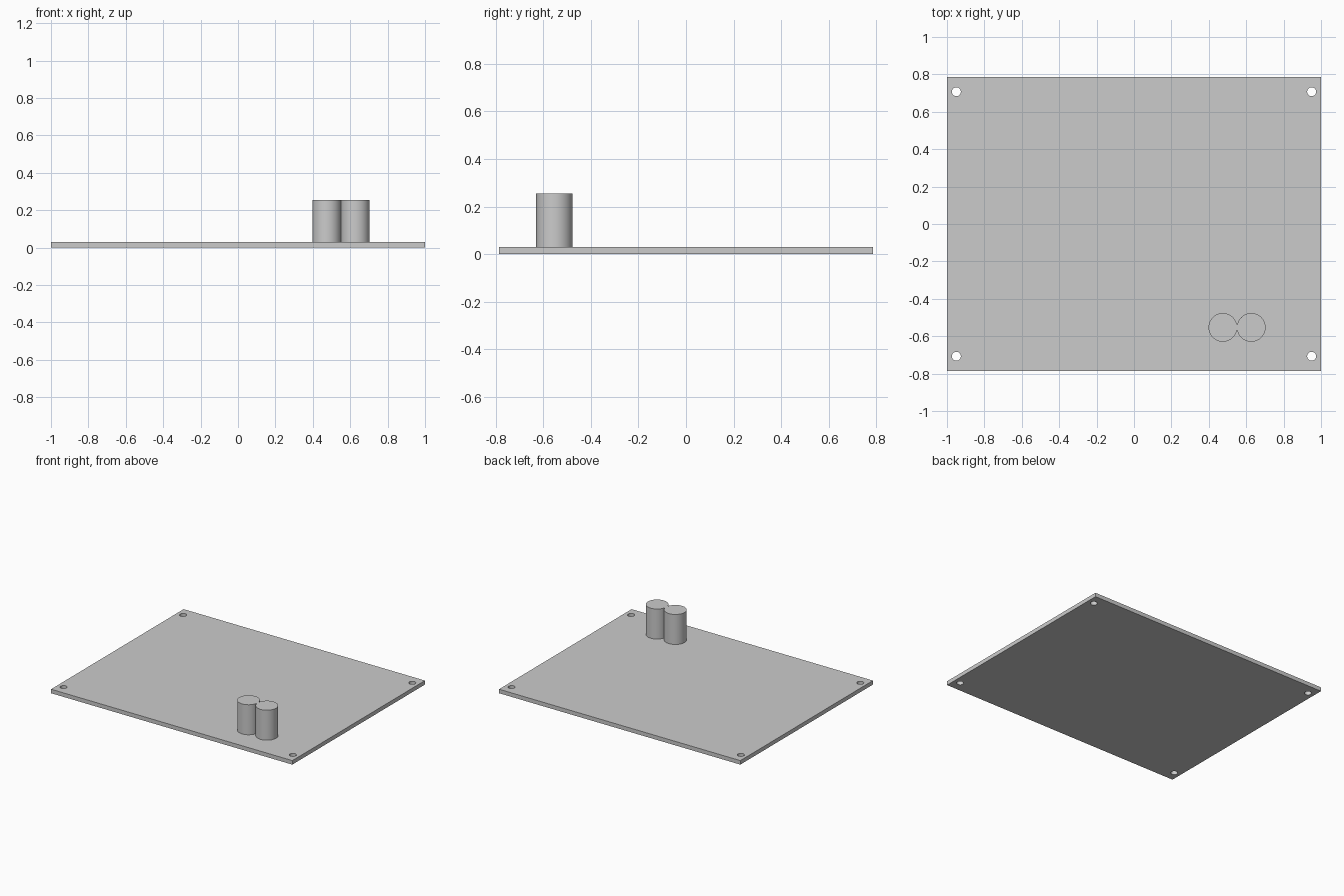
import bpy

if "Cube" in bpy.data.objects:
    bpy.data.objects.remove(bpy.data.objects["Cube"], do_unlink=True)

WIDTH, DEPTH, THICK = 2.0, 1.57, 0.03
HOLE_X, HOLE_Y, HOLE_R = 0.95, 0.707, 0.024
POST_R, POST_Y, POST_TOP = 0.0765, -0.553, 0.255

grey = bpy.data.materials.new("light_grey")
grey.use_nodes = True
colour = (0.6, 0.6, 0.6, 1.0)
grey.diffuse_color = colour
grey.node_tree.nodes["Principled BSDF"].inputs["Base Color"].default_value = colour


def cylinder(name, x, y, radius, bottom, top, sides):
    bpy.ops.mesh.primitive_cylinder_add(
        vertices=sides, radius=radius, depth=top - bottom,
        location=(x, y, (bottom + top) / 2))
    obj = bpy.context.object
    obj.name = name
    obj.data.materials.append(grey)
    return obj


def activate(obj):
    bpy.ops.object.select_all(action="DESELECT")
    obj.select_set(True)
    bpy.context.view_layer.objects.active = obj


# Flat base plate
bpy.ops.mesh.primitive_cube_add(size=1, location=(0, 0, THICK / 2))
plate = bpy.context.object
plate.name = "base_plate"
plate.scale = (WIDTH, DEPTH, THICK)
bpy.ops.object.transform_apply(location=False, rotation=False, scale=True)
plate.data.materials.append(grey)

# Mounting holes through the four corners
for sx in (-1, 1):
    for sy in (-1, 1):
        cutter = cylinder("hole_cutter", sx * HOLE_X, sy * HOLE_Y, HOLE_R,
                          -THICK, 2 * THICK, 32)
        cutter.hide_render = True
        activate(plate)
        mod = plate.modifiers.new("hole", "BOOLEAN")
        mod.operation = "DIFFERENCE"
        mod.solver = "EXACT"
        mod.object = cutter
        bpy.ops.object.modifier_apply(modifier=mod.name)
        bpy.data.objects.remove(cutter, do_unlink=True)

# Pair of round posts standing side by side
posts = [cylinder(name, x, POST_Y, POST_R, THICK / 2, POST_TOP, 64)
         for name, x in (("right_post", 0.475), ("left_post", 0.627))]

for obj in [plate] + posts:
    activate(obj)
    bpy.ops.object.shade_smooth_by_angle()
